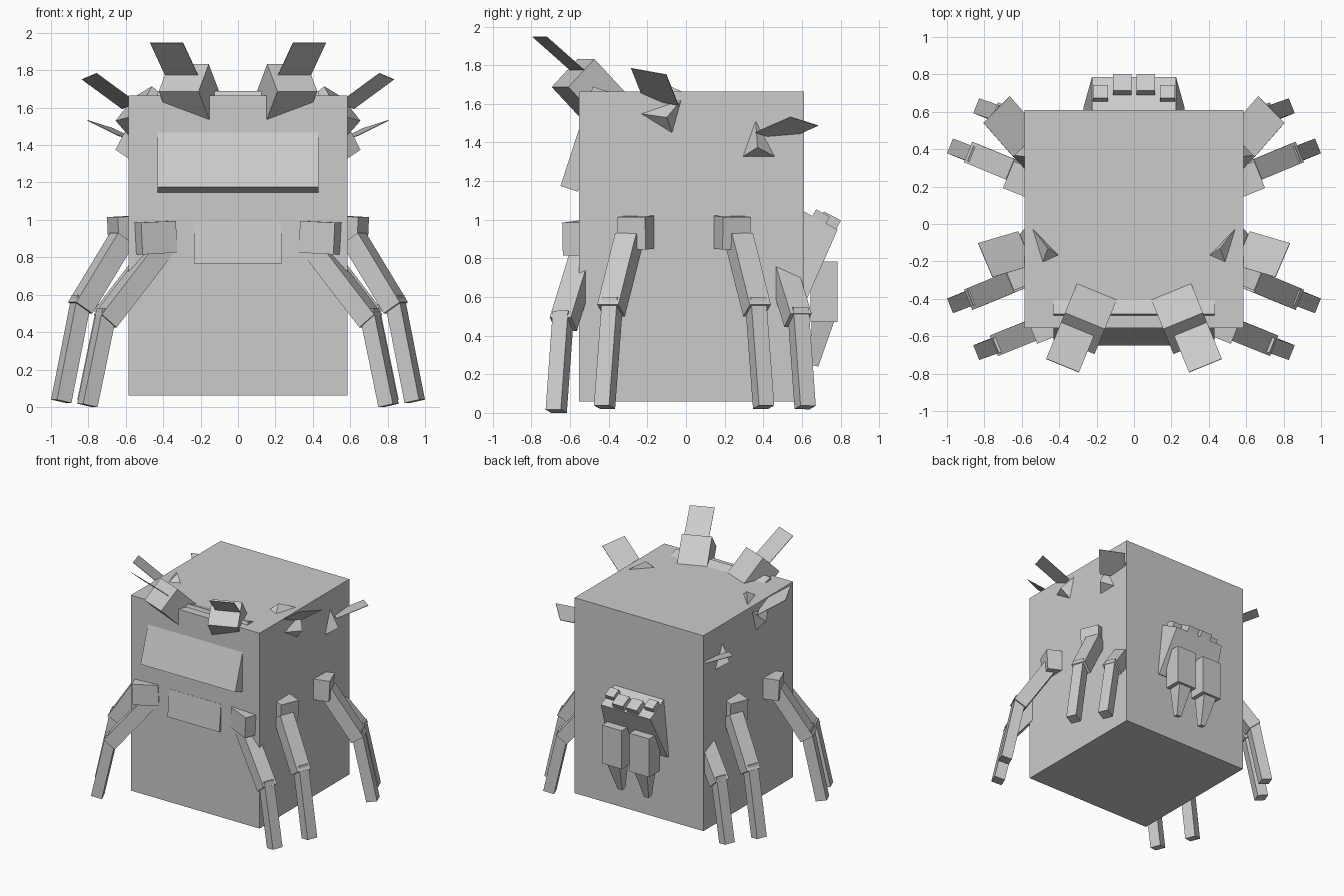
import bpy, bmesh, math
from mathutils import Vector

if "Cube" in bpy.data.objects:
    bpy.data.objects.remove(bpy.data.objects["Cube"])

grey = bpy.data.materials.new("stone_grey")
grey.diffuse_color = (0.6, 0.6, 0.6, 1)
grey.use_nodes = True
grey.node_tree.nodes["Principled BSDF"].inputs["Base Color"].default_value = grey.diffuse_color


def make(name, verts, hull=True):
    """Flat-faced convex solid from a few corner points."""
    bm = bmesh.new()
    for v in verts:
        bm.verts.new(v)
    bmesh.ops.convex_hull(bm, input=bm.verts)
    bmesh.ops.dissolve_limit(bm, angle_limit=0.01, verts=bm.verts, edges=bm.edges)
    bmesh.ops.recalc_face_normals(bm, faces=bm.faces)
    me = bpy.data.meshes.new(name)
    bm.to_mesh(me)
    bm.free()
    me.materials.append(grey)
    ob = bpy.data.objects.new(name, me)
    bpy.context.collection.objects.link(ob)
    return ob


def beam(name, p, q, w, t, side=None, taper=1.0):
    """Box running from p to q, w wide along side and t thick."""
    p, q = Vector(p), Vector(q)
    axis = (q - p).normalized()
    side = Vector(side) if side else axis.cross(Vector((0, 0, 1)))
    side = (side - axis * side.dot(axis)).normalized()
    up = axis.cross(side)
    make(name, [c + side * (a * w * k / 2) + up * (b * t * k / 2)
                for c, k in ((p, 1.0), (q, taper))
                for a in (-1, 1) for b in (-1, 1)])


def flip(p, s):
    return (p[0] * s, p[1], p[2])


# body block
make("body", [(x, y, z) for x in (-.585, .585) for y in (-.555, .61)
              for z in (.06, 1.665)])

# brow plate and mouth plate, leaning out of the front
beam("brow_plate", (0, -.605, 1.16), (0, -.437, 1.675), .86, .095, (1, 0, 0))
beam("mouth_plate", (0, -.55, .765), (0, -.527, .985), .47, .06, (1, 0, 0))

# legs: hip block, upper segment, lower segment
yaw = math.radians(22)
out = Vector((math.cos(yaw), -math.sin(yaw), -.05))
front_leg = dict(hip=(.45, -.53, .905), top=(.41, -.515, .85),
                 knee=(.71, -.635, .46), shin=(.70, -.635, .52), foot=(.805, -.672, .008))
mid_leg = dict(hip=(.575, -.245, .935), top=(.62, -.295, .90),
               knee=(.844, -.388, .53), shin=(.835, -.38, .59), foot=(.945, -.422, .03))


def leg(name, pts, s, rear, dy=0.0, dz=0.0):
    r = -1 if rear else 1
    g = {k: Vector((v[0] * s, v[1] * r + dy, v[2] + dz)) for k, v in pts.items()}
    d = Vector((out.x * s, out.y * r, out.z))
    side = d.cross(Vector((0, 0, 1)))
    beam(name + "_hip", g["hip"] - d * .1, g["hip"] + d * .1, .155, .17, side)
    beam(name + "_upper", g["top"], g["knee"], .118, .11, side)
    beam(name + "_lower", g["shin"], g["foot"], .085, .085, side)


for s, tag in ((1, "right"), (-1, "left")):
    leg("front_leg_" + tag, front_leg, s, False)
    leg("front_middle_leg_" + tag, mid_leg, s, False)
    leg("rear_middle_leg_" + tag, mid_leg, s, True, -.02)
    leg("rear_leg_" + tag, front_leg, s, True, -.055, .02)

    # front horn: angled block with a thin blade
    end = Vector((.29, -.585, 1.76))
    ax = Vector((.27, -.66, .71)).normalized()
    beam("horn_block_" + tag, flip(end, s), flip(end - ax * .4, s), .23, .205)
    beam("horn_blade_" + tag, flip((.293, -.54, 1.755), s),
         flip((.382, -.757, 1.947), s), .19, .004)

    # side spines: corner studs with thin blades
    beam("side_blade_" + tag, flip((.58, -.13, 1.61), s), flip((.795, -.193, 1.768), s),
         .2, .004, flip((.05, .195, -.055), s))
    beam("rear_blade_" + tag, flip((.575, .43, 1.43), s), flip((.735, .612, 1.51), s),
         .205, .004, flip((.15, -.13, .05), s))
    make("side_stud_" + tag, [flip(p, s) for p in (
        (.58, -.24, 1.55), (.58, -.02, 1.625), (.58, -.07, 1.445), (.655, -.10, 1.53))])
    make("top_stud_" + tag, [flip(p, s) for p in (
        (.55, -.015, 1.66), (.40, -.17, 1.66), (.49, -.21, 1.66), (.46, -.13, 1.715))])
    make("rear_stud_" + tag, [flip(p, s) for p in (
        (.58, .36, 1.52), (.58, .29, 1.325), (.58, .465, 1.325), (.655, .37, 1.375))])

    # hanging tail blocks with tapering tips
    make("tail_block_" + tag, [(x * s, y, z) for x in (.035, .215)
                               for y in (.645, .785) for z in (.47, .785)])
    beam("tail_tip_" + tag, flip((.125, .71, .49), s), flip((.12, .665, .245), s),
         .12, .12, (1, 0, 0), .35)

    # small teeth on the tail mount
    n = Vector((0, .47, .88))
    for nm, x, y, z, w, h in (("inner_tooth_", .063, .735, .976, .1, .05),
                              ("outer_tooth_", .178, .690, 1.0, .08, .04)):
        c = Vector((x * s, y, z))
        beam(nm + tag, c - n * .03, c + n * h, w, w, (1, 0, 0))

# tail mount leaning out of the back
beam("tail_mount", (0, .653, 1.02), (0, .465, .67), .45, .3, (1, 0, 0), 1.2)
